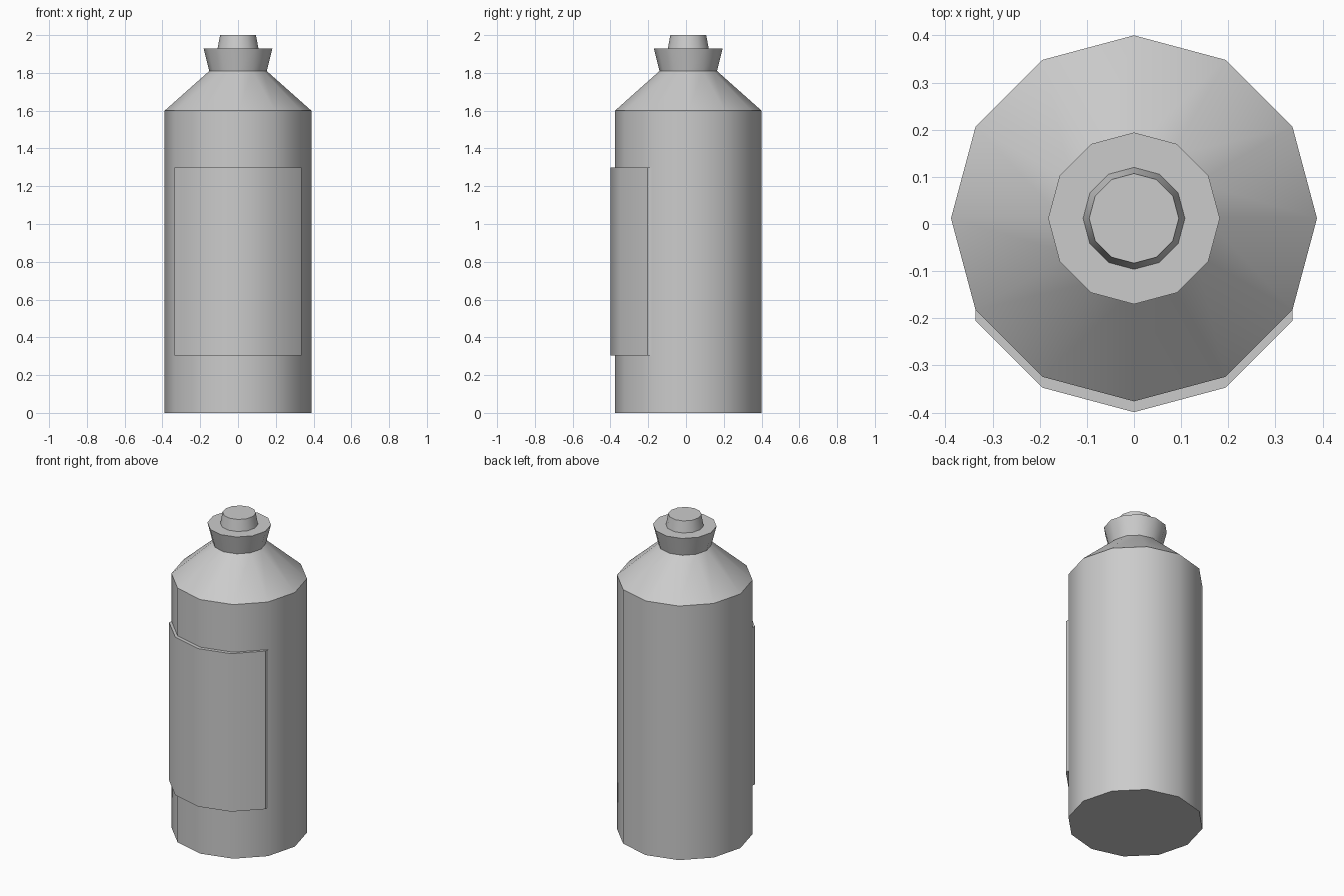
import bpy, bmesh
from math import sin, cos, pi, radians

SIDES = 12
CENTRE_Y = 0.012
BODY_R = 0.388

cube = bpy.data.objects.get("Cube")
if cube:
    bpy.data.objects.remove(cube, do_unlink=True)

grey = bpy.data.materials.new("plain grey")
grey.use_nodes = True
grey.diffuse_color = (0.6, 0.6, 0.6, 1)
grey.node_tree.nodes["Principled BSDF"].inputs["Base Color"].default_value = grey.diffuse_color


def ring_point(radius, step):
    angle = 2 * pi * step / SIDES
    return radius * cos(angle), radius * sin(angle) + CENTRE_Y


def finish(name, bm):
    bmesh.ops.recalc_face_normals(bm, faces=bm.faces)
    mesh = bpy.data.meshes.new(name)
    bm.to_mesh(mesh)
    bm.free()
    mesh.materials.append(grey)
    obj = bpy.data.objects.new(name, mesh)
    bpy.context.collection.objects.link(obj)
    bpy.ops.object.select_all(action="DESELECT")
    obj.select_set(True)
    bpy.context.view_layer.objects.active = obj
    bpy.ops.object.shade_smooth_by_angle(angle=radians(31))
    return obj


def lathe(name, profile):
    """Spin (radius, height) pairs into a closed faceted solid."""
    bm = bmesh.new()
    rings = [[bm.verts.new((*ring_point(r, i), z)) for i in range(SIDES)]
             for r, z in profile]
    for low, high in zip(rings, rings[1:]):
        for i in range(SIDES):
            j = (i + 1) % SIDES
            bm.faces.new((low[i], low[j], high[j], high[i]))
    bm.faces.new(rings[0])
    bm.faces.new(rings[-1])
    return finish(name, bm)


# Bottle with sloping shoulder, flared cap and spout
lathe("bottle_body", [(BODY_R, 0), (BODY_R, 1.60), (0.152, 1.81)])
lathe("cap", [(0.152, 1.81), (0.182, 1.93)])
lathe("spout", [(0.108, 1.93), (0.095, 2.0)])

# Raised label: the four front facets, pushed forward
bm = bmesh.new()
front = [ring_point(BODY_R, i) for i in range(7, 12)]
back_row = [bm.verts.new((x, y, 0.305)) for x, y in front]
front_row = [bm.verts.new((x, y - 0.023, 0.305)) for x, y in front]
strip = [bm.faces.new((back_row[i], back_row[i + 1], front_row[i + 1], front_row[i]))
         for i in range(4)]
raised = bmesh.ops.extrude_face_region(bm, geom=strip)
bmesh.ops.translate(bm, vec=(0, 0, 0.995),
                    verts=[v for v in raised["geom"] if isinstance(v, bmesh.types.BMVert)])
# Drop the side hidden against the bottle
hidden = [f for f in bm.faces if all(
    any(abs(v.co.x - x) + abs(v.co.y - y) < 0.001 for x, y in front) for v in f.verts)]
bmesh.ops.delete(bm, geom=hidden, context="FACES")
finish("label", bm)
